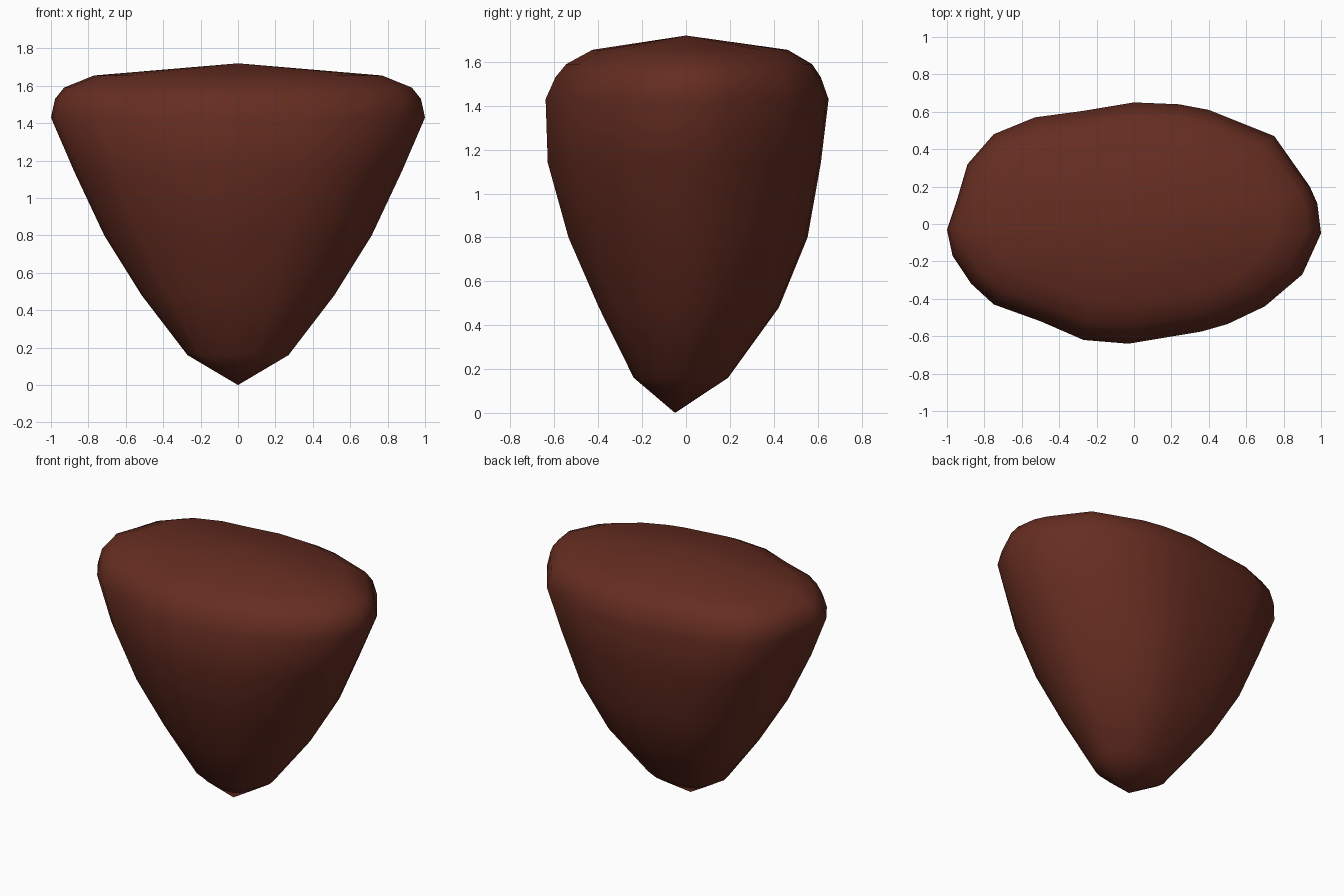
import bpy, bmesh

if "Cube" in bpy.data.objects:
    bpy.data.objects.remove(bpy.data.objects["Cube"])

# widest cross-section of the stone, anticlockwise
OUTLINE = [(0, .65), (-.27, .605), (-.53, .57), (-.75, .48), (-.89, .32), (-.94, .15),
           (-1, -.03), (-.97, -.17), (-.87, -.32), (-.75, -.43), (-.5, -.52), (-.27, -.62),
           (-.03, -.64), (.36, -.575), (.5, -.535), (.70, -.44), (.9, -.27), (1, -.05),
           (.98, .11), (.94, .2), (.75, .47), (.4, .61), (.24, .64)]
# height, x half-width, y min, y max of each ring
RINGS = [(.16, .27, -.24, .19), (.48, .515, -.40, .42), (.80, .715, -.54, .55),
         (1.14, .875, -.635, .61), (1.43, 1.0, -.645, .645), (1.53, .978, -.60, .61),
         (1.59, .93, -.55, .57), (1.655, .77, -.43, .46)]

bm = bmesh.new()
n = len(OUTLINE)
rings = []
for z, half, y0, y1 in RINGS:
    mid, depth = (y0 + y1) / 2, (y1 - y0) / 2
    rings.append([bm.verts.new((x * half, mid + y / .645 * depth, z)) for x, y in OUTLINE])

# side walls
for low, high in zip(rings, rings[1:]):
    for i in range(n):
        j = (i + 1) % n
        bm.faces.new((low[i], low[j], high[j], high[i]))

# pointed base and low crown
for ring, tip in ((rings[0], (0, -.05, 0)), (rings[-1], (0, 0, 1.72))):
    apex = bm.verts.new(tip)
    for i in range(n):
        bm.faces.new((ring[i], ring[(i + 1) % n], apex))
bmesh.ops.recalc_face_normals(bm, faces=bm.faces)

mesh = bpy.data.meshes.new("tapered_stone")
bm.to_mesh(mesh)
bm.free()
for p in mesh.polygons:
    p.use_smooth = True
stone = bpy.data.objects.new("tapered_stone", mesh)
bpy.context.collection.objects.link(stone)

mat = bpy.data.materials.new("dark_brown")
mat.diffuse_color = (.13, .026, .015, 1)
mat.use_nodes = True
mat.node_tree.nodes["Principled BSDF"].inputs["Base Color"].default_value = mat.diffuse_color
mesh.materials.append(mat)
